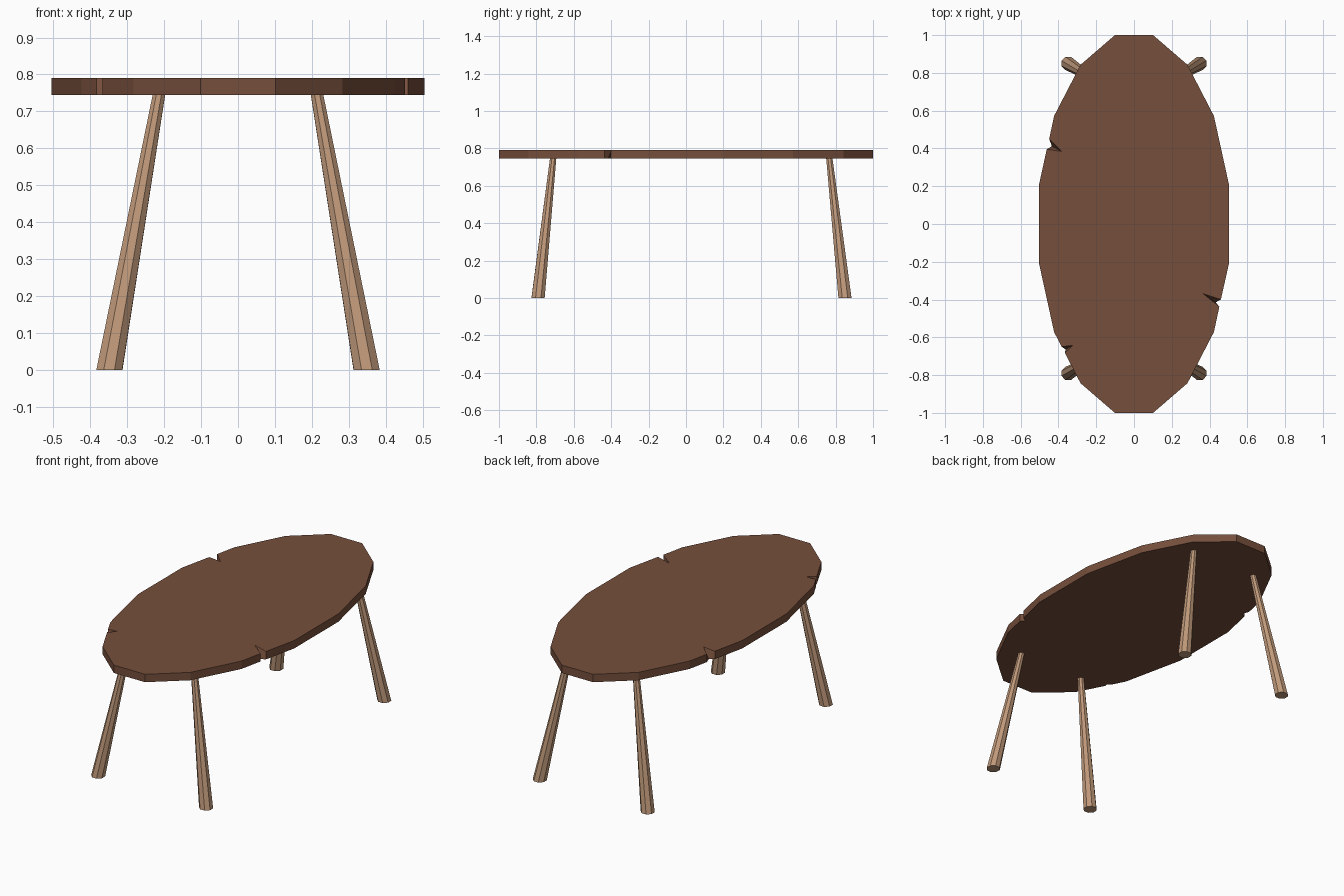
import bpy, bmesh, math
from mathutils import Vector

if "Cube" in bpy.data.objects:
    bpy.data.objects.remove(bpy.data.objects["Cube"])


def material(name, rgb):
    m = bpy.data.materials.new(name)
    m.diffuse_color = (*rgb, 1)
    m.use_nodes = True
    m.node_tree.nodes["Principled BSDF"].inputs["Base Color"].default_value = m.diffuse_color
    return m


dark_wood = material("dark wood", (0.181, 0.078, 0.045))
light_wood = material("light wood", (0.527, 0.319, 0.195))


def make_object(name, bm, mat):
    bmesh.ops.recalc_face_normals(bm, faces=bm.faces)
    me = bpy.data.meshes.new(name)
    bm.to_mesh(me)
    bm.free()
    me.materials.append(mat)
    ob = bpy.data.objects.new(name, me)
    bpy.context.collection.objects.link(ob)
    return ob


def loft(name, lower, upper, mat):
    """Solid between two matching rings of points."""
    bm = bmesh.new()
    a = [bm.verts.new(p) for p in lower]
    b = [bm.verts.new(p) for p in upper]
    n = len(a)
    bm.faces.new(a[::-1])
    bm.faces.new(b)
    for i in range(n):
        j = (i + 1) % n
        bm.faces.new((a[i], a[j], b[j], b[i]))
    return make_object(name, bm, mat)


# Tabletop: sixteen-sided oval, counter-clockwise from lower right
quarter = [(0.504, 0.203), (0.423, 0.572), (0.283, 0.843), (0.101, 1.0)]
right = [(x, -y) for x, y in quarter[::-1]] + quarter
outline = right + [(-x, -y) for x, y in right]

# Edge chips: index of the outline point before it, start, end,
# deep tip at the top surface, shallow tip at the underside
chips = {
    2: ((0.452, -0.437), (0.460, -0.400), (0.365, -0.368), (0.432, -0.415)),
    9: ((-0.449, 0.450), (-0.462, 0.395), (-0.382, 0.384), (-0.435, 0.412)),
    13 - 0: None,
}
chips[13] = ((-0.383, -0.650), (-0.366, -0.682), (-0.323, -0.643), (-0.362, -0.664))

Z0, Z1 = 0.745, 0.791
low, top = [], []
for i, p in enumerate(outline):
    low.append((*p, Z0))
    top.append((*p, Z1))
    # a chip belongs on the side whose y range contains its start
    q = outline[(i + 1) % len(outline)]
    for start, end, tip_top, tip_low in chips.values():
        same_side = start[0] * (p[0] + q[0]) > 0
        if same_side and min(p[1], q[1]) < start[1] < max(p[1], q[1]):
            low += [(*start, Z0), (*tip_low, Z0), (*end, Z0)]
            top += [(*start, Z1), (*tip_top, Z1), (*end, Z1)]
loft("tabletop", low, top, dark_wood)


# Legs: splayed, tapered octagons cut flat at the floor
def ring(x, y, z, r, turn):
    return [(x + r * math.cos(turn + k * math.pi / 4),
             y + r * math.sin(turn + k * math.pi / 4), z) for k in range(8)]


for side, s in (("left", -1), ("right", 1)):
    for end, y0, y1 in (("front", -0.791, -0.710), ("back", 0.850, 0.766)):
        turn = math.atan2(y0, s * 0.35)
        loft(f"{end}_{side}_leg",
             ring(s * 0.348, y0, 0.0, 0.038, turn),
             ring(s * 0.213, y1, 0.75, 0.018, turn), light_wood)
